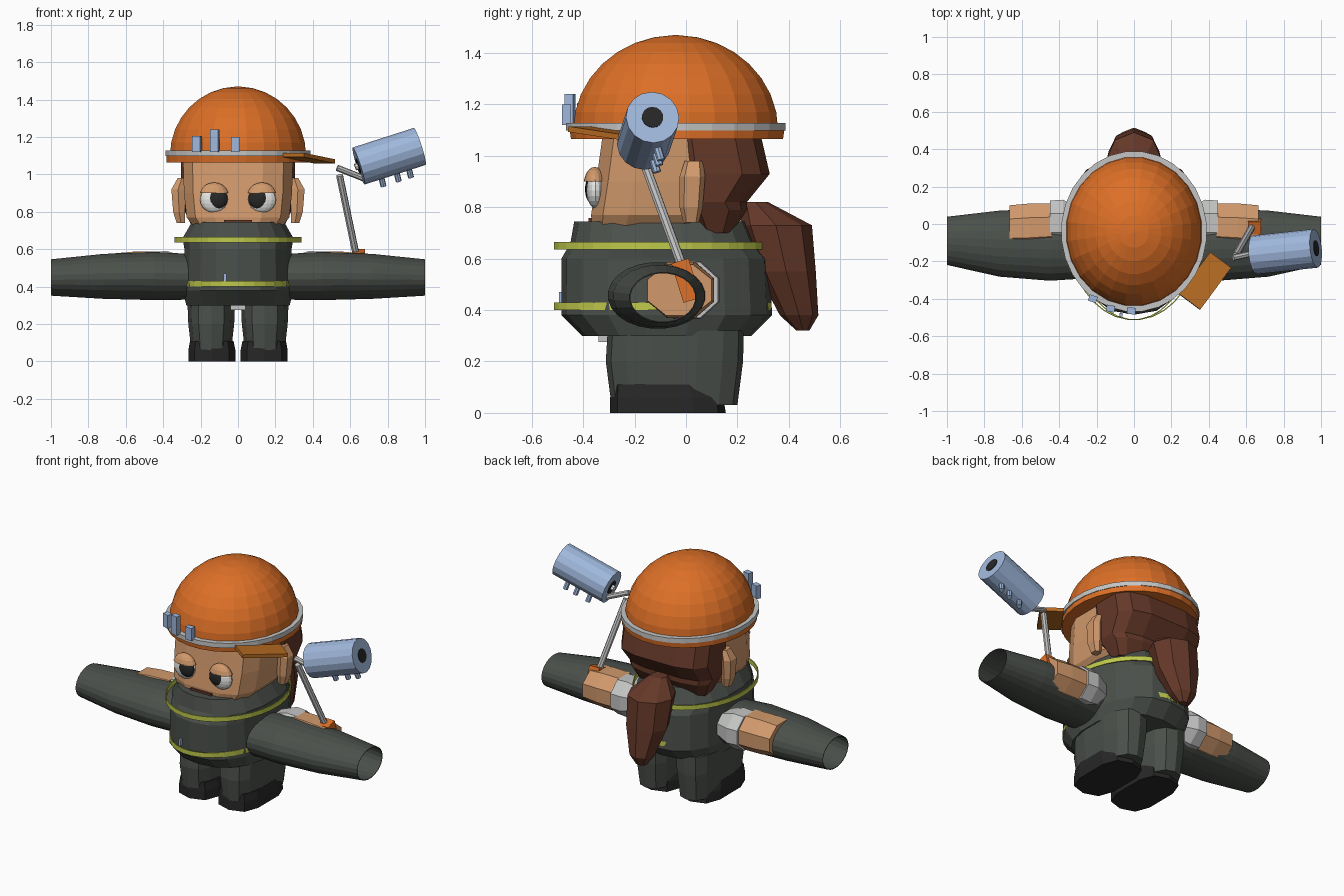
import bpy, bmesh
from math import cos, sin, pi, copysign
from mathutils import Vector, Matrix

cube = bpy.data.objects.get("Cube")
if cube:
    bpy.data.objects.remove(cube, do_unlink=True)


def material(name, r, g, b):
    m = bpy.data.materials.new(name)
    m.use_nodes = True
    m.diffuse_color = (r, g, b, 1)
    node = next(n for n in m.node_tree.nodes if n.type == 'BSDF_PRINCIPLED')
    node.inputs["Base Color"].default_value = (r, g, b, 1)
    return m


ORANGE = material("orange", 0.72, 0.16, 0.02)
VISOR = material("dark orange", 0.48, 0.15, 0.017)
CLOTH = material("charcoal cloth", 0.07, 0.08, 0.07)
BLACK = material("black", 0.02, 0.02, 0.02)
SKIN = material("skin", 0.64, 0.32, 0.15)
BROWN = material("brown hair", 0.13, 0.04, 0.022)
GREY = material("light grey", 0.55, 0.56, 0.55)
BLUE = material("pale blue", 0.35, 0.48, 0.72)
LIME = material("lime", 0.52, 0.58, 0.07)
WHITE = material("white", 0.8, 0.8, 0.78)


def finish(name, bm, mat):
    bmesh.ops.recalc_face_normals(bm, faces=bm.faces)
    mesh = bpy.data.meshes.new(name)
    bm.to_mesh(mesh)
    bm.free()
    mesh.materials.append(mat)
    obj = bpy.data.objects.new(name, mesh)
    bpy.context.collection.objects.link(obj)
    return obj


def loft(name, rings, mat, sides=16, power=1.0, axis='z', caps=True, turn=0.5):
    """Skin of oval rings; each ring is (height, centre a, centre b, radius a, radius b)."""
    bm = bmesh.new()
    loops = []
    for t, a, b, ra, rb in rings:
        loop = []
        for i in range(sides):
            w = 2 * pi * (i + turn) / sides
            u = a + ra * copysign(abs(cos(w)) ** power, cos(w))
            v = b + rb * copysign(abs(sin(w)) ** power, sin(w))
            loop.append(bm.verts.new((u, v, t) if axis == 'z' else (t, u, v)))
        loops.append(loop)
    for low, high in zip(loops, loops[1:]):
        for i in range(sides):
            j = (i + 1) % sides
            bm.faces.new((low[i], low[j], high[j], high[i]))
    if caps:
        bm.faces.new(loops[0][::-1])
        bm.faces.new(loops[-1])
    return finish(name, bm, mat)


def box(name, centre, size, mat, rot=None):
    bm = bmesh.new()
    m = Matrix.Translation(centre) @ (rot or Matrix()) @ Matrix.Diagonal((*size, 1))
    bmesh.ops.create_cube(bm, size=1, matrix=m)
    return finish(name, bm, mat)


def rod(name, start, end, radius, mat, sides=8):
    start, end = Vector(start), Vector(end)
    bm = bmesh.new()
    turn = (end - start).to_track_quat('Z', 'Y').to_matrix().to_4x4()
    bmesh.ops.create_cone(bm, cap_ends=True, segments=sides, radius1=radius, radius2=radius,
                          depth=(end - start).length,
                          matrix=Matrix.Translation((start + end) / 2) @ turn)
    return finish(name, bm, mat)


def ball(name, centre, size, mat, cut=None, keep_above=True):
    """Ellipsoid, optionally cut flat at a height."""
    bm = bmesh.new()
    bmesh.ops.create_uvsphere(bm, u_segments=16, v_segments=10, radius=1,
                              matrix=Matrix.Translation(centre) @ Matrix.Diagonal((*size, 1)))
    if cut is not None:
        geom = bm.verts[:] + bm.edges[:] + bm.faces[:]
        bmesh.ops.bisect_plane(bm, geom=geom, plane_co=(0, 0, cut), plane_no=(0, 0, 1),
                               clear_inner=keep_above, clear_outer=not keep_above)
        bmesh.ops.holes_fill(bm, edges=[e for e in bm.edges if e.is_boundary])
    return finish(name, bm, mat)


# Torso and safety bands
loft("torso", [(0.30, 0, -0.075, 0.28, 0.33), (0.38, 0, -0.075, 0.30, 0.41),
               (0.60, 0, -0.08, 0.29, 0.405), (0.66, 0, -0.09, 0.30, 0.36),
               (0.745, 0, -0.10, 0.25, 0.335)], CLOTH, 18, 0.85)
for label, z, cy, rx, ry in (("upper", 0.65, -0.098, 0.34, 0.417), ("lower", 0.415, -0.09, 0.305, 0.425)):
    band = loft(label + "_safety_band", [(z - 0.015, 0, cy, rx, ry), (z + 0.015, 0, cy, rx, ry)],
                LIME, 32, caps=False)
    band.modifiers.new("thickness", 'SOLIDIFY').thickness = 0.006
box("belt_buckle", (0, -0.30, 0.29), (0.08, 0.08, 0.03), GREY)
box("chest_pin", (-0.07, -0.485, 0.45), (0.015, 0.02, 0.04), BLUE)

# Limbs, mirrored left and right
for side, s in (("left", 1), ("right", -1)):
    loft(side + "_trouser_leg", [(0.03, s * 0.143, -0.045, 0.105, 0.245),
                                 (0.20, s * 0.143, -0.045, 0.125, 0.267),
                                 (0.32, s * 0.143, -0.04, 0.13, 0.265)], CLOTH, 14, 0.75)
    loft(side + "_boot", [(0, s * 0.14, -0.07, 0.13, 0.225), (0.06, s * 0.14, -0.075, 0.13, 0.22),
                          (0.11, s * 0.14, -0.085, 0.12, 0.205)], BLACK, 10, 0.65)
    sleeve = loft(side + "_sleeve", [(s * 0.22, -0.11, 0.452, 0.18, 0.122),
                                     (s * 0.45, -0.11, 0.457, 0.195, 0.13),
                                     (s * 0.72, -0.105, 0.455, 0.178, 0.121),
                                     (s * 1.0, -0.09, 0.449, 0.13, 0.098)],
                  CLOTH, 24, axis='x', caps=False)
    sleeve.modifiers.new("thickness", 'SOLIDIFY').thickness = 0.004
    loft(side + "_cuff", [(s * 0.28, 0.0, 0.475, 0.09, 0.09), (s * 0.38, 0.005, 0.478, 0.135, 0.122),
                          (s * 0.45, 0.005, 0.478, 0.13, 0.118)], GREY, 8, axis='x')
    loft(side + "_hand", [(s * 0.44, -0.015, 0.478, 0.135, 0.118), (s * 0.56, -0.02, 0.478, 0.14, 0.118),
                          (s * 0.665, -0.025, 0.478, 0.135, 0.108)], SKIN, 8, axis='x')
    # Ears and eyes
    loft(side + "_ear", [(0.74, s * 0.305, 0.02, 0.025, 0.03), (0.80, s * 0.315, 0.02, 0.035, 0.045),
                         (0.92, s * 0.32, 0.025, 0.04, 0.05), (0.98, s * 0.30, 0.03, 0.025, 0.035)],
         SKIN, 6, 0.7)
    ball(side + "_eye", (s * 0.128, -0.352, 0.865), (0.075, 0.035, 0.07), WHITE)
    ball(side + "_pupil", (s * 0.11, -0.366, 0.87), (0.055, 0.027, 0.055), BLACK, 0.9, False)
    ball(side + "_eyelid", (s * 0.128, -0.355, 0.885), (0.078, 0.044, 0.072), SKIN, 0.9)

# Head, mouth and hair
loft("head", [(0.72, 0, -0.13, 0.24, 0.24), (0.77, 0, -0.10, 0.28, 0.275),
              (0.90, 0, -0.08, 0.295, 0.275), (1.08, 0, -0.06, 0.30, 0.27)], SKIN, 12, 0.6)
box("mouth", (0, -0.365, 0.74), (0.15, 0.03, 0.035), BROWN)
loft("hair", [(0.70, 0, 0.115, 0.24, 0.065), (0.79, 0, 0.11, 0.285, 0.13),
              (0.82, 0, 0.08, 0.30, 0.16), (0.93, 0, 0.13, 0.312, 0.20),
              (1.08, 0, 0.105, 0.312, 0.19)], BROWN, 12, 0.6)
loft("ponytail", [(0.82, 0, 0.27, 0.05, 0.05), (0.73, 0, 0.35, 0.145, 0.14),
                  (0.55, 0, 0.39, 0.135, 0.115), (0.38, 0, 0.44, 0.08, 0.075),
                  (0.32, 0, 0.455, 0.035, 0.025)], BROWN, 8, turn=0)

# Hard hat: dome, band, brim, visor and pegs
steps = 8
loft("hat_dome", [(1.10 + 0.37 * sin(k), 0, -0.04, 0.367 * cos(k), 0.402 * cos(k))
                  for k in (pi / 2 * i / steps * 0.985 for i in range(steps + 1))], ORANGE, 24)
loft("hat_band", [(1.098, 0, -0.04, 0.39, 0.43), (1.128, 0, -0.04, 0.39, 0.43)], GREY, 28)
loft("hat_brim", [(1.065, 0, -0.035, 0.385, 0.415), (1.098, 0, -0.035, 0.385, 0.42)], ORANGE, 28)
along = Vector((0.17, 0.23, -0.035)).normalized()
out = Vector((0.8, -0.59, 0)).normalized()
out = (out - along * out.dot(along)).normalized()
tilt = Matrix((along, out, along.cross(out))).transposed().to_4x4()
box("hat_visor", (0.38, -0.305, 1.087), (0.28, 0.14, 0.022), VISOR, tilt)
for label, x, y, top in (("outer", -0.22, -0.40, 1.205), ("middle", -0.125, -0.452, 1.24),
                         ("inner", -0.015, -0.465, 1.2)):
    box(label + "_hat_peg", (x, y, (top + 1.12) / 2), (0.045, 0.035, top - 1.12), BLUE,
        Matrix.Rotation(x * 1.5, 4, 'Z'))

# Hand tool: grip, pole, neck and drum
lean = Matrix.Rotation(0.3, 4, 'X')
box("tool_grip", (0.645, 0.0, 0.515), (0.07, 0.07, 0.16), ORANGE, lean)
rod("tool_pole", (0.64, 0.0, 0.53), (0.543, -0.17, 0.995), 0.019, GREY)
rod("tool_neck", (0.53, -0.18, 1.035), (0.67, -0.15, 0.98), 0.017, GREY)
base, tip = Vector((0.645, -0.165, 1.045)), Vector((0.972, -0.13, 1.15))
axis = (tip - base).normalized()
rod("tool_drum", base, tip, 0.104, BLUE, 16)
rod("drum_front_hole", tip, tip + axis * 0.004, 0.042, BLACK, 14)
rod("drum_back_hole", base - axis * 0.004, base, 0.042, BLACK, 14)
rod("drum_back_stub", base - axis * 0.02, base, 0.018, WHITE)
down = Vector((0.25, 0.3, -1)).normalized()
for i, f in enumerate((0.3, 0.55, 0.75)):
    start = base + (tip - base) * f
    rod("drum_peg_%d" % (i + 1), start, start + down * 0.15, 0.016, BLUE)
